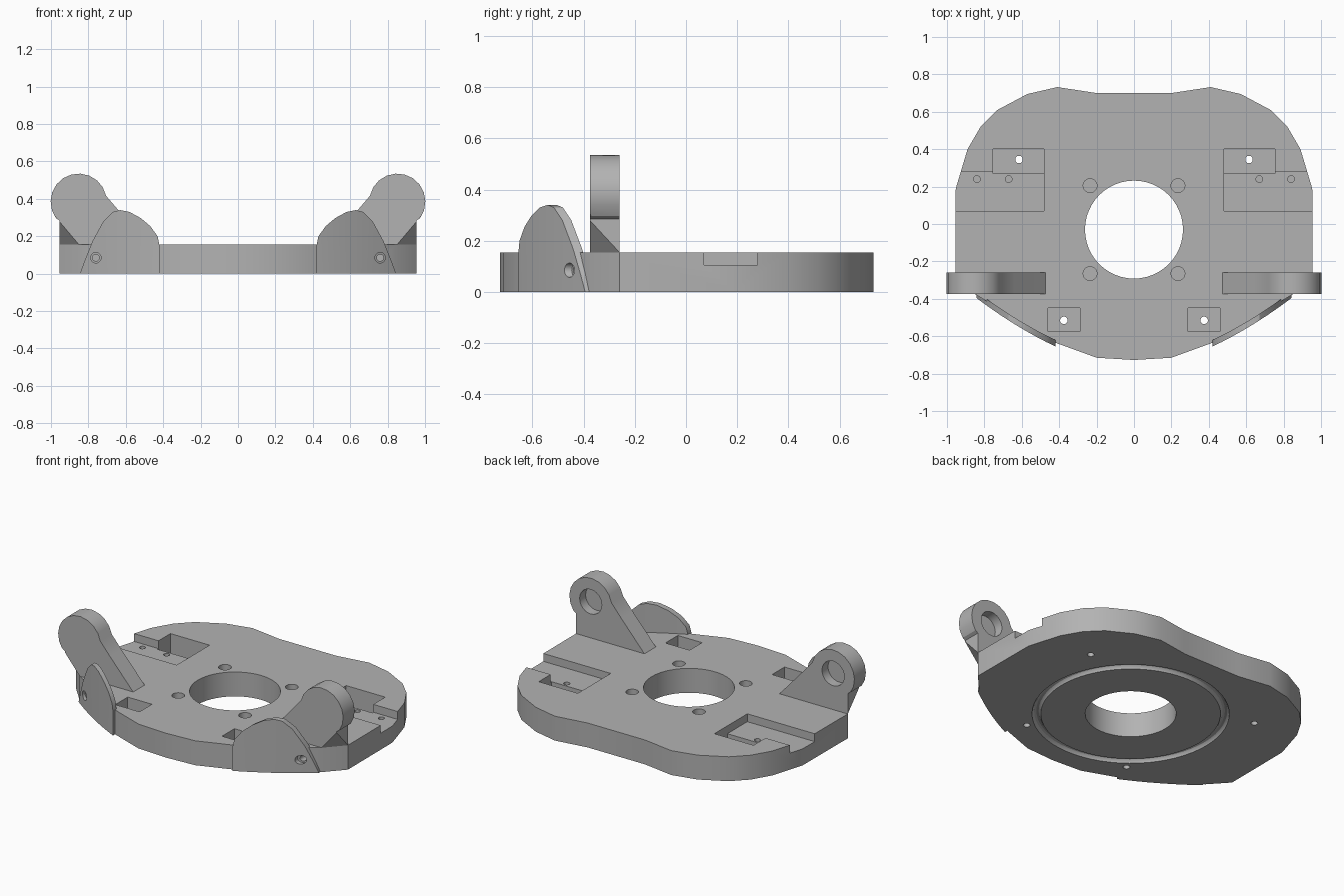
import bpy, bmesh, math
from mathutils import Vector, Matrix

if "Cube" in bpy.data.objects:
    bpy.data.objects.remove(bpy.data.objects["Cube"], do_unlink=True)

TOP = 0.155                      # plate thickness
EAR_FRONT, EAR_BACK = -0.375, -0.26
HUB = Vector((0, -0.03, 0))      # centre of the main bore

grey = bpy.data.materials.new("plain grey")
grey.use_nodes = True
grey.diffuse_color = (0.45, 0.45, 0.45, 1)
grey.node_tree.nodes["Principled BSDF"].inputs["Base Color"].default_value = grey.diffuse_color


def to_object(name, bm):
    bmesh.ops.recalc_face_normals(bm, faces=bm.faces)
    mesh = bpy.data.meshes.new(name)
    bm.to_mesh(mesh)
    bm.free()
    mesh.materials.append(grey)
    ob = bpy.data.objects.new(name, mesh)
    bpy.context.collection.objects.link(ob)
    return ob


def prism(points, offset):
    bm = bmesh.new()
    face = bm.faces.new([bm.verts.new(p) for p in points])
    new = bmesh.ops.extrude_face_region(bm, geom=[face])["geom"]
    bmesh.ops.translate(bm, vec=offset, verts=[v for v in new if isinstance(v, bmesh.types.BMVert)])
    return bm


def box(x0, x1, y0, y1, z0, z1):
    return prism([(x0, y0, z0), (x1, y0, z0), (x1, y1, z0), (x0, y1, z0)], (0, 0, z1 - z0))


def rod(start, end, radius, sides=24):
    start, end = Vector(start), Vector(end)
    axis = end - start
    bm = bmesh.new()
    turn = axis.to_track_quat('Z', 'Y').to_matrix().to_4x4()
    bmesh.ops.create_cone(bm, cap_ends=True, segments=sides, radius1=radius, radius2=radius,
                          depth=axis.length, matrix=Matrix.Translation((start + end) / 2) @ turn)
    return bm


def apply(ob, mod):
    bpy.context.view_layer.objects.active = ob
    bpy.ops.object.modifier_apply(modifier=mod.name)


def cut(ob, cutter, both=False):
    if not isinstance(cutter, bpy.types.Object):
        cutter = to_object("cutter", cutter)
    cutter.hide_render = True
    if both:
        apply(cutter, cutter.modifiers.new("mirror", 'MIRROR'))
    mod = ob.modifiers.new("cut", 'BOOLEAN')
    mod.operation, mod.solver, mod.object = 'DIFFERENCE', 'EXACT', cutter
    apply(ob, mod)
    bpy.data.objects.remove(cutter, do_unlink=True)


def finish(ob, mirrored=False):
    if mirrored:
        apply(ob, ob.modifiers.new("mirror", 'MIRROR'))
    bpy.ops.object.select_all(action='DESELECT')
    ob.select_set(True)
    bpy.context.view_layer.objects.active = ob
    bpy.ops.object.shade_smooth_by_angle(angle=math.radians(30))


# Base plate
half = [(0.2, 0.7), (0.41, 0.732), (0.57, 0.695), (0.73, 0.61), (0.82, 0.52), (0.89, 0.4),
        (0.953, 0.19), (0.955, EAR_BACK), (0.85, EAR_FRONT), (0.42, -0.635), (0.2, -0.715)]
outline = half + [(0, -0.727)] + [(-x, y) for x, y in reversed(half)]
plate = to_object("base_plate", prism([(x, y, 0) for x, y in outline], (0, 0, TOP)))

# Main bore and bearing groove underneath
cut(plate, rod(HUB + Vector((0, 0, -0.1)), HUB + Vector((0, 0, 0.3)), 0.262, 48))
bpy.ops.mesh.primitive_torus_add(location=HUB + Vector((0, 0, -0.003)), major_radius=0.543,
                                 minor_radius=0.026, major_segments=64, minor_segments=12)
cut(plate, bpy.context.object)

# Side recesses, deep pockets and their screw holes
cut(plate, box(0.48, 1.1, 0.07, 0.28, 0.105, 0.3), True)
cut(plate, box(0.48, 0.755, 0.27, 0.4, 0.03, 0.3), True)
cut(plate, box(0.29, 0.46, -0.575, -0.45, 0.03, 0.3), True)
for x, y, radius, bottom in [(0.615, 0.345, 0.02, -0.1), (0.375, -0.515, 0.02, -0.1),
                             (0.67, 0.24, 0.018, 0.05), (0.84, 0.24, 0.018, 0.05),
                             (0.235, 0.205, 0.037, 0.05), (0.235, -0.265, 0.037, 0.05)]:
    cut(plate, rod((x, y, bottom), (x, y, 0.3), radius), True)
cut(plate, rod((0.76, -0.7, 0.085), (0.76, -0.32, 0.085), 0.018), True)
finish(plate)

# Pivot ears: rounded head, sloping web, undercut front corner, blind socket at the back
cx, cz, r = 0.852, 0.385, 0.15
arc = [math.radians(-36 + 204 * i / 11) for i in range(12)]
profile = [(0.47, 0.15), (0.955, 0.15), (0.955, 0.285)]
profile += [(cx + r * math.cos(a), cz + r * math.sin(a)) for a in arc] + [(0.64, 0.34)]
bm = prism([(x, EAR_FRONT, z) for x, z in profile], (0, EAR_BACK - EAR_FRONT, 0))
a = Vector((0.955, EAR_BACK, TOP))
b = Vector((0.85, EAR_FRONT, TOP))
c = Vector((0.96, EAR_FRONT, 0.285))
normal = (b - a).cross(c - a).normalized()
if normal.z > 0:
    normal.negate()
cutting = bmesh.ops.bisect_plane(bm, geom=bm.verts[:] + bm.edges[:] + bm.faces[:],
                                 plane_co=a, plane_no=normal, clear_outer=True)
bmesh.ops.holes_fill(bm, edges=[e for e in bm.edges if e.is_boundary], sides=0)
ears = to_object("pivot_ears", bm)
cut(ears, rod((cx, EAR_BACK - 0.06, cz), (cx, EAR_BACK + 0.1, cz), 0.078))
finish(ears, True)

# Curved guard fins on the front corners
columns = [(0.42, 0.15), (0.43, 0.2), (0.47, 0.255), (0.52, 0.297), (0.58, 0.33), (0.63, 0.34),
           (0.67, 0.33), (0.72, 0.28), (0.78, 0.17), (0.82, 0.07), (0.843, 0.005)]
bm = bmesh.new()
rings = []
for x, z in columns:
    t = (x - 0.42) / 0.423
    y = -0.655 + 0.26 * t - 0.06 * t * (1 - t)
    rings.append([bm.verts.new(p) for p in
                  ((x, y, 0), (x, y, z), (x, y + 0.035, z), (x, y + 0.035, 0))])
for p, q in zip(rings, rings[1:]):
    for i in range(4):
        j = (i + 1) % 4
        bm.faces.new((p[i], p[j], q[j], q[i]))
bm.faces.new(rings[0])
bm.faces.new(rings[-1])
fins = to_object("guard_fins", bm)
cut(fins, rod((0.76, -0.7, 0.085), (0.76, -0.3, 0.085), 0.028))
finish(fins, True)
